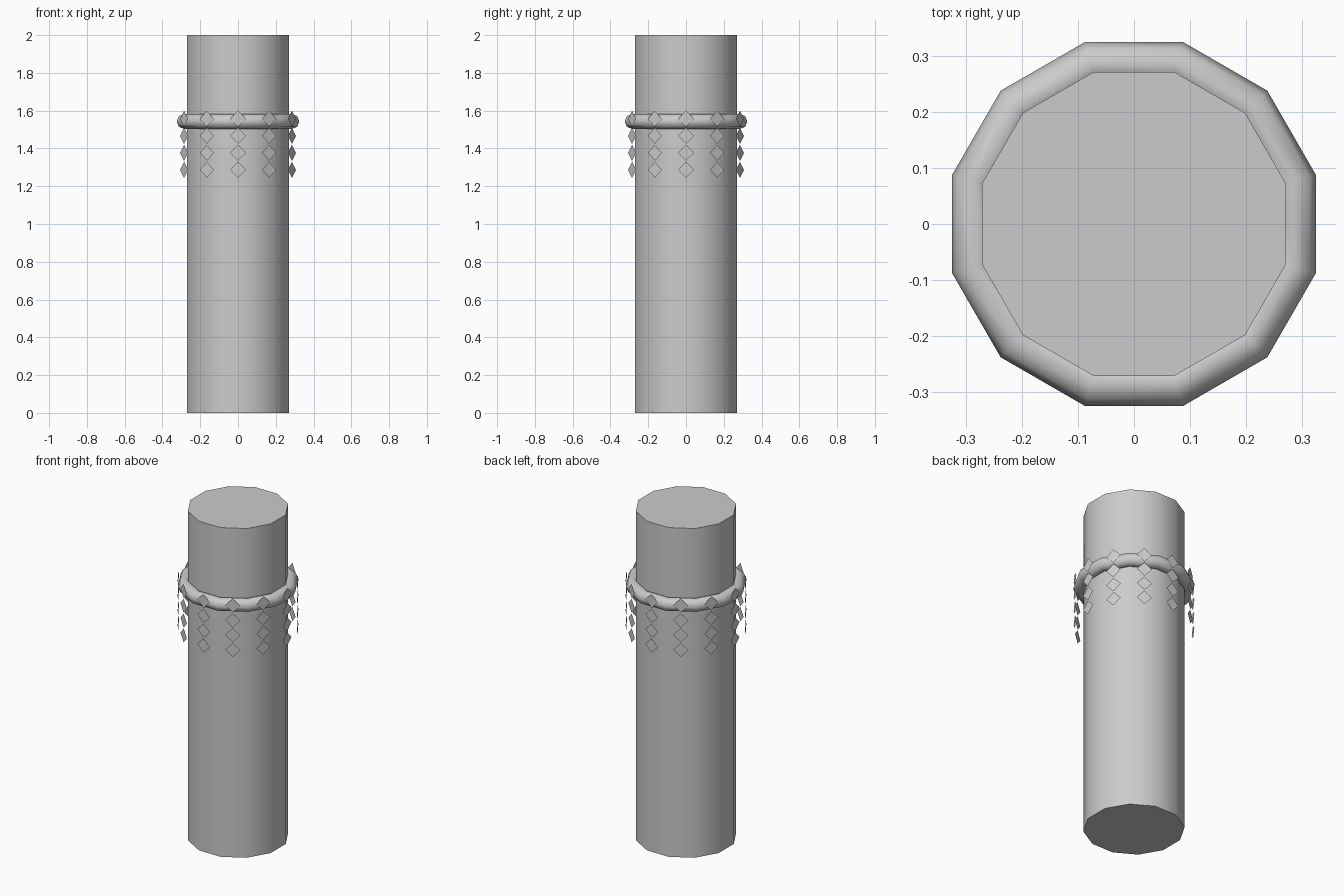
import bpy, bmesh
from math import radians, sin, cos, pi

if "Cube" in bpy.data.objects:
    bpy.data.objects.remove(bpy.data.objects["Cube"])

SIDES = 12


# Column shaft: twelve sides, flats facing the axes
bpy.ops.mesh.primitive_cylinder_add(vertices=SIDES, radius=0.28, depth=2.0,
                                    location=(0, 0, 1.0),
                                    rotation=(0, 0, radians(15)))
shaft = bpy.context.object
shaft.name = "column_shaft"
bpy.ops.object.shade_smooth_by_angle(angle=radians(40))

# Ring band around the shaft
bpy.ops.mesh.primitive_torus_add(major_segments=SIDES, minor_segments=8,
                                 major_radius=0.296, minor_radius=0.04,
                                 location=(0, 0, 1.543),
                                 rotation=(0, 0, radians(15)))
ring = bpy.context.object
ring.name = "ring_band"
bpy.ops.object.shade_smooth()


# Strands of flat diamonds hanging around the ring
def add_diamond(bm, angle, z, radius=0.33, half=0.0424):
    verts = []
    for k in range(4):
        u, v = half * cos(k * pi / 2), half * sin(k * pi / 2)
        verts.append(bm.verts.new((radius * cos(angle) - u * sin(angle),
                                   radius * sin(angle) + u * cos(angle),
                                   z + v)))
    bm.faces.new(verts)


bm = bmesh.new()
for i in range(SIDES):
    for row in range(4):
        add_diamond(bm, 2 * pi * i / SIDES, 1.557 - 0.09 * row)
mesh = bpy.data.meshes.new("diamond_strands")
bm.to_mesh(mesh)
bm.free()
strands = bpy.data.objects.new("diamond_strands", mesh)
bpy.context.collection.objects.link(strands)
